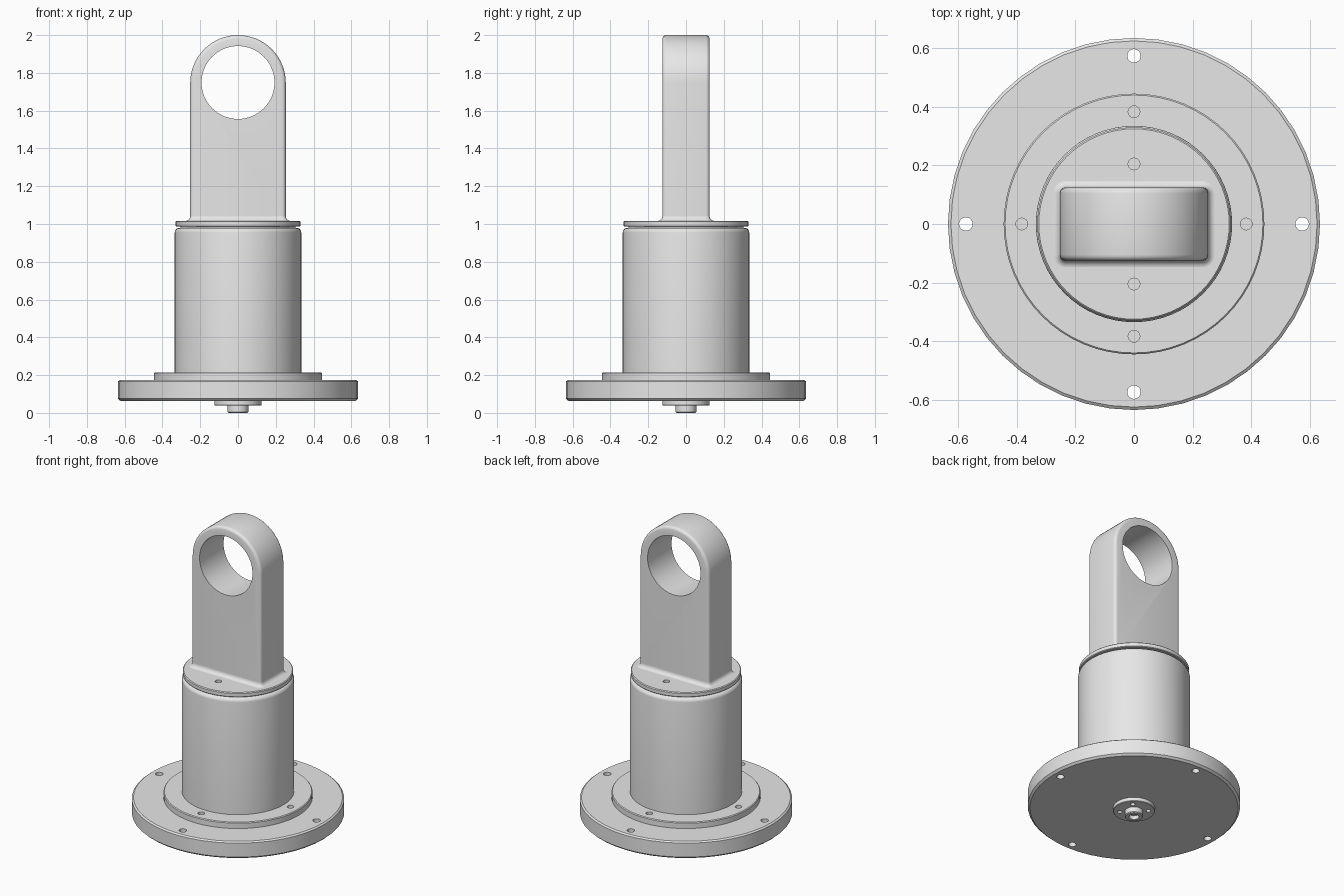
import bpy, bmesh
from math import sin, cos, pi, radians
from mathutils import Matrix

if "Cube" in bpy.data.objects:
    bpy.data.objects.remove(bpy.data.objects["Cube"])

grey = bpy.data.materials.new("plain grey metal")
grey.use_nodes = True
grey.diffuse_color = (0.8, 0.8, 0.8, 1)
grey.node_tree.nodes["Principled BSDF"].inputs["Base Color"].default_value = (0.8, 0.8, 0.8, 1)


def make(name, bm):
    bmesh.ops.recalc_face_normals(bm, faces=bm.faces)
    mesh = bpy.data.meshes.new(name)
    bm.to_mesh(mesh)
    bm.free()
    mesh.materials.append(grey)
    ob = bpy.data.objects.new(name, mesh)
    bpy.context.collection.objects.link(ob)
    return ob


def loft(name, rings):
    """Skin a stack of equal-length point rings and close both ends."""
    bm = bmesh.new()
    rows = [[bm.verts.new(p) for p in ring] for ring in rings]
    n = len(rows[0])
    for a, b in zip(rows, rows[1:]):
        for i in range(n):
            j = (i + 1) % n
            bm.faces.new((a[i], a[j], b[j], b[i]))
    bm.faces.new(rows[0][::-1])
    bm.faces.new(rows[-1])
    return make(name, bm)


def lathe(name, profile, sides=64):
    """Turn (radius, height) points around the vertical axis."""
    turn = [2 * pi * i / sides for i in range(sides)]
    return loft(name, [[(r * cos(a), r * sin(a), z) for a in turn] for r, z in profile])


def cylinders(places, radius, depth, sides=24, along_y=False):
    """One mesh holding a cylinder at every place, for cutting."""
    bm = bmesh.new()
    spin = Matrix.Rotation(pi / 2, 4, "X") if along_y else Matrix()
    for p in places:
        bmesh.ops.create_cone(bm, cap_ends=True, segments=sides, radius1=radius,
                              radius2=radius, depth=depth, matrix=Matrix.Translation(p) @ spin)
    ob = make("cutter", bm)
    ob.hide_render = True
    return ob


def cut(ob, cutter):
    mod = ob.modifiers.new("holes", "BOOLEAN")
    mod.operation = "DIFFERENCE"
    mod.solver = "EXACT"
    mod.object = cutter
    bpy.context.view_layer.objects.active = ob
    bpy.ops.object.modifier_apply(modifier=mod.name)
    bpy.data.objects.remove(cutter)


def around(radius, z, start=0.0):
    return [(radius * cos(start + k * pi / 2), radius * sin(start + k * pi / 2), z) for k in range(4)]


def rounded_rect(hx, hy, r, z, steps=6):
    pts = []
    for q, (sx, sy) in enumerate([(1, 1), (-1, 1), (-1, -1), (1, -1)]):
        for k in range(steps + 1):
            a = (q + k / steps) * pi / 2
            pts.append((sx * (hx - r) + r * cos(a), sy * (hy - r) + r * sin(a), z))
    return pts


# Round base plate with four through holes
base = lathe("base_plate", [(0.622, 0.063), (0.635, 0.075), (0.635, 0.167), (0.625, 0.175)], 48)
cut(base, cylinders(around(0.574, 0.12), 0.023, 0.4))

# Raised flange with four blind holes
flange = lathe("body_flange", [(0.445, 0.17), (0.445, 0.21), (0.44, 0.215)])
cut(flange, cylinders(around(0.383, 0.215), 0.02, 0.06))

# Main cylinder with rounded shoulder
shoulder = [(0.31 + 0.025 * cos(a), 0.955 + 0.025 * sin(a)) for a in [k * pi / 10 for k in range(6)]]
body = lathe("main_cylinder", [(0.335, 0.21)] + shoulder)

# Neck and end cap with two blind holes
neck = lathe("neck", [(0.305, 0.97), (0.305, 0.995)])
cap = lathe("end_cap", [(0.325, 0.986), (0.33, 0.99), (0.33, 1.012), (0.325, 1.017)])
cut(cap, cylinders([(0, 0.205, 1.017), (0, -0.205, 1.017)], 0.02, 0.04))

# Upright lug: arch outline, rounded rim, large cross hole
HX, HY, TOP, ROUND = 0.253, 0.125, 1.747, 0.02
arch = [(HX * cos(k * pi / 32), TOP + HX * sin(k * pi / 32)) for k in range(33)]
outline = [(HX, 1.01)] + arch + [(-HX, 1.01)]
lug = loft("lug", [[(x, y, z) for x, z in outline] for y in (-HY, HY)])
bm = bmesh.new()
bm.from_mesh(lug.data)
rim = [e for e in bm.edges if abs(e.verts[0].co.y - e.verts[1].co.y) < 0.001
       and max(v.co.z for v in e.verts) > 1.02]
bmesh.ops.bevel(bm, geom=rim, offset=ROUND, segments=4, profile=0.5, affect="EDGES")
bm.to_mesh(lug.data)
bm.free()
cut(lug, cylinders([(0, 0, 1.749)], 0.193, 0.6, 64, True))

# Concave fillet where the lug meets the cap
F = 0.026
rings = []
for k in range(7):
    a = k * pi / 12
    grow = F * (1 - sin(a))
    rings.append(rounded_rect(HX + grow, HY + grow, ROUND + grow, 1.0165 + F * (1 - cos(a))))
fillet = loft("lug_fillet", rings)

# Underside boss with small holes, and bored shaft end
boss = lathe("bottom_boss", [(0.122, 0.038), (0.125, 0.041), (0.125, 0.07)])
cut(boss, cylinders(around(0.086, 0.038, pi / 4), 0.014, 0.03, 16))
shaft = lathe("bottom_shaft", [(0.05, 0.0), (0.055, 0.005), (0.055, 0.05)], 48)
cut(shaft, cylinders([(0, 0, 0)], 0.03, 0.05))

# Smooth curved faces, keep edges crisp
parts = [base, flange, body, neck, cap, lug, fillet, boss, shaft]
bpy.ops.object.select_all(action="DESELECT")
for ob in parts:
    ob.select_set(True)
bpy.context.view_layer.objects.active = base
bpy.ops.object.shade_smooth_by_angle(angle=radians(30))
